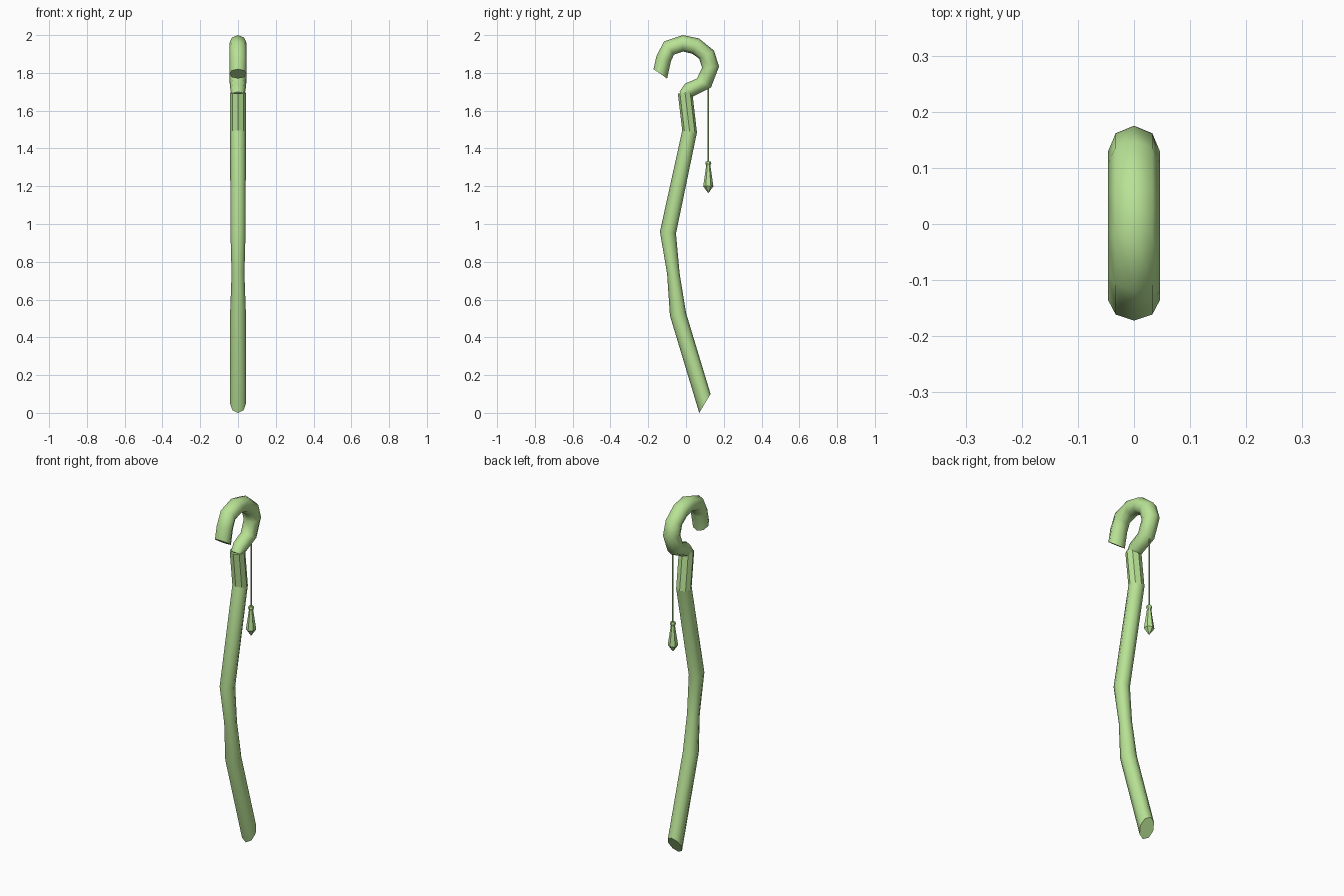
import bpy, bmesh, math
from mathutils import Vector

mat = bpy.data.materials.new("green_wood")
mat.diffuse_color = (0.48, 0.76, 0.30, 1)


def loft(name, rings, sides=8, smooth=True, x0=0.0):
    """Skin elliptical rings; each is (y1, z1, y2, z2, half width in x)."""
    bm = bmesh.new()
    loops = []
    for y1, z1, y2, z2, w in rings:
        a, b = Vector((x0, y1, z1)), Vector((x0, y2, z2))
        mid, half = (a + b) / 2, (b - a) / 2
        loops.append([bm.verts.new(mid + half * math.cos(t) + Vector((w * math.sin(t), 0, 0)))
                      for t in (2 * math.pi * i / sides for i in range(sides))])
    for lo, hi in zip(loops, loops[1:]):
        for i in range(sides):
            j = (i + 1) % sides
            bm.faces.new((lo[i], lo[j], hi[j], hi[i])).smooth = smooth
    bm.faces.new(loops[0])
    bm.faces.new(loops[-1])
    bmesh.ops.recalc_face_normals(bm, faces=bm.faces)
    me = bpy.data.meshes.new(name)
    bm.to_mesh(me)
    bm.free()
    me.materials.append(mat)
    ob = bpy.data.objects.new(name, me)
    bpy.context.collection.objects.link(ob)
    return ob


def level(y, z, r):
    """Horizontal round ring."""
    return (y - r, z, y + r, z, r)


# Bent shaft, cut at a slant at the foot
loft("shaft", [
    (0.07, 0.0, 0.13, 0.10, 0.042),
    (-0.085, 0.515, 0.0, 0.53, 0.042),
    (-0.10, 0.735, -0.034, 0.74, 0.034),
    (-0.138, 0.96, -0.053, 0.95, 0.040),
    (-0.02, 1.495, 0.058, 1.485, 0.042),
])

# Faceted grip section below the hook
loft("faceted_collar", [
    (-0.02, 1.495, 0.058, 1.485, 0.042),
    (-0.043, 1.69, 0.033, 1.70, 0.042),
], smooth=False)

# Curled hook
loft("hook", [
    (-0.172, 1.82, -0.10, 1.77, 0.046),
    (-0.157, 1.887, -0.080, 1.86, 0.046),
    (-0.117, 1.966, -0.064, 1.897, 0.046),
    (-0.016, 2.0, -0.016, 1.913, 0.046),
    (0.069, 1.982, 0.032, 1.902, 0.046),
    (0.148, 1.918, 0.069, 1.876, 0.046),
    (0.175, 1.834, 0.085, 1.828, 0.046),
    (0.132, 1.722, 0.058, 1.77, 0.044),
    (0.037, 1.675, -0.005, 1.743, 0.040),
    (0.0, 1.66, -0.035, 1.70, 0.034),
])

# Hanging cord and faceted pendant
loft("cord", [level(0.118, 1.32, 0.004), level(0.118, 1.74, 0.004)], sides=6)
loft("pendant", [
    level(0.118, 1.165, 0.002),
    level(0.118, 1.20, 0.027),
    level(0.118, 1.31, 0.011),
    level(0.118, 1.322, 0.016),
    level(0.118, 1.332, 0.013),
], sides=6, smooth=False)
